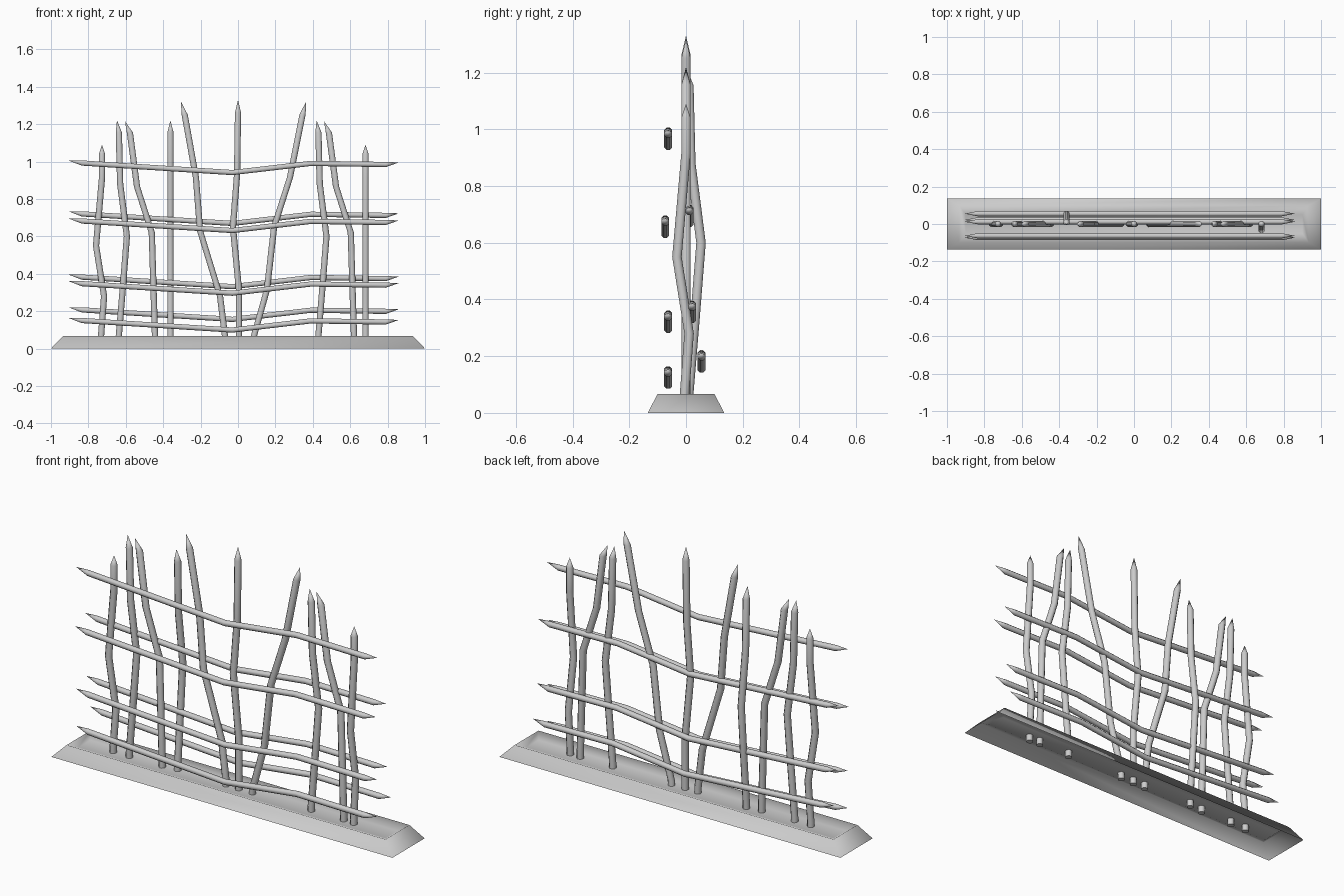
import bpy, bmesh, math
from mathutils import Vector

cube = bpy.data.objects.get("Cube")
if cube:
    bpy.data.objects.remove(cube, do_unlink=True)

grey = bpy.data.materials.new("plain grey")
grey.use_nodes = True
tint = (0.6, 0.6, 0.6, 1)
grey.diffuse_color = tint
grey.node_tree.nodes["Principled BSDF"].inputs["Base Color"].default_value = tint


def finish(name, bm, angle):
    """Turn a bmesh into a shaded object with the shared material."""
    bmesh.ops.recalc_face_normals(bm, faces=bm.faces)
    mesh = bpy.data.meshes.new(name)
    bm.to_mesh(mesh)
    bm.free()
    mesh.materials.append(grey)
    obj = bpy.data.objects.new(name, mesh)
    bpy.context.collection.objects.link(obj)
    bpy.ops.object.select_all(action="DESELECT")
    obj.select_set(True)
    bpy.context.view_layer.objects.active = obj
    bpy.ops.object.shade_smooth_by_angle(angle=math.radians(angle))
    return obj


def bridge(bm, low, high):
    for i in range(len(low)):
        j = (i + 1) % len(low)
        bm.faces.new((low[i], low[j], high[j], high[i]))


def stick(name, path, radius, u, v, sides=8):
    """Tube through the path with rings spanned by u and v; the path ends that
    carry a zero radius become sharp points."""
    bm = bmesh.new()
    rings = []
    for point, scale in path:
        if scale == 0:
            rings.append([bm.verts.new(point)])
            continue
        ring = []
        for i in range(sides):
            a = math.tau * (i + 0.5) / sides
            offset = (u * math.cos(a) + v * math.sin(a)) * radius * scale
            ring.append(bm.verts.new(Vector(point) + offset))
        rings.append(ring)
    for low, high in zip(rings, rings[1:]):
        if len(low) == len(high):
            bridge(bm, low, high)
        else:
            tip, ring = (low[0], high) if len(low) == 1 else (high[0], low)
            for i in range(sides):
                bm.faces.new((ring[i], ring[(i + 1) % sides], tip))
    if len(rings[0]) > 1:
        bm.faces.new(rings[0])
    return finish(name, bm, 50)


X, Y, Z = Vector((1, 0, 0)), Vector((0, 1, 0)), Vector((0, 0, 1))

# Hollow base: sloping skirt, raised rim and a sunken floor
bm = bmesh.new()
loops = []
for hx, hy, z in ((1, 0.135, 0), (0.935, 0.1, 0.067), (0.9, 0.05, 0.045)):
    corners = ((-hx, -hy), (hx, -hy), (hx, hy), (-hx, hy))
    loops.append([bm.verts.new((x, y, z)) for x, y in corners])
for low, high in zip(loops, loops[1:]):
    bridge(bm, low, high)
bm.faces.new(loops[-1])
finish("base", bm, 80)

# Sideways bends of the posts as (offset, height), from bottom to tip
crooked = [(-.005, .01), (-.005, .07), (.011, .28), (-.032, .55), (0, .915), (0, 1.04), (0, 1.09)]
bowed = [(.01, .01), (.01, .07), (.03, .31), (.053, .6), (.017, .88), (.01, 1.155), (0, 1.22)]
leaning = [(.16, .01), (.16, .07), (.143, .62), (.064, .866), (.026, 1.155), (0, 1.215)]
wavy = [(.005, .01), (.005, .07), (.005, .315), (-.027, .65), (-.005, .93), (0, 1.26), (0, 1.33)]
left_splay = [(-.07, .01), (-.07, .07), (-.096, .28), (-.203, .63), (-.225, .915), (-.285, 1.25), (-.305, 1.32)]
right_splay = [(.083, .01), (.086, .07), (.155, .315), (.193, .65), (.278, .915), (.345, 1.25), (.364, 1.32)]

# Posts: position along the fence, bend and the axis it bends along
posts = [
    (-.727, crooked, X), (-.647, bowed, X), (-.604, leaning, X),
    (-.361, bowed, Y), (0, left_splay, X), (0, wavy, X), (0, right_splay, X),
    (.42, bowed, X), (.46, leaning, X), (.682, crooked, Y),
]
for number, (x, bend, axis) in enumerate(posts, 1):
    path = [(X * x + axis * d + Z * z, 1) for d, z in bend]
    path[-1] = (path[-1][0], 0)
    stick(f"post_{number}", path, 0.018, X, Y)

# Rails: all sag the same way, pointed at both ends
sag = [(-.905, 0), (-.835, -.013), (-.03, -.064), (.39, -.015), (.79, -.021), (.86, -.01)]
rails = [(-.063, 1.005), (.012, .733), (-.073, .695), (.022, .395),
         (-.063, .36), (.055, .22), (-.063, .163)]
for number, (y, height) in enumerate(rails, 1):
    path = [((x, y, height + dz), 1) for x, dz in sag]
    path[0] = (path[0][0], 0)
    path[-1] = (path[-1][0], 0)
    stick(f"rail_{number}", path, 0.015, Y, Z)
